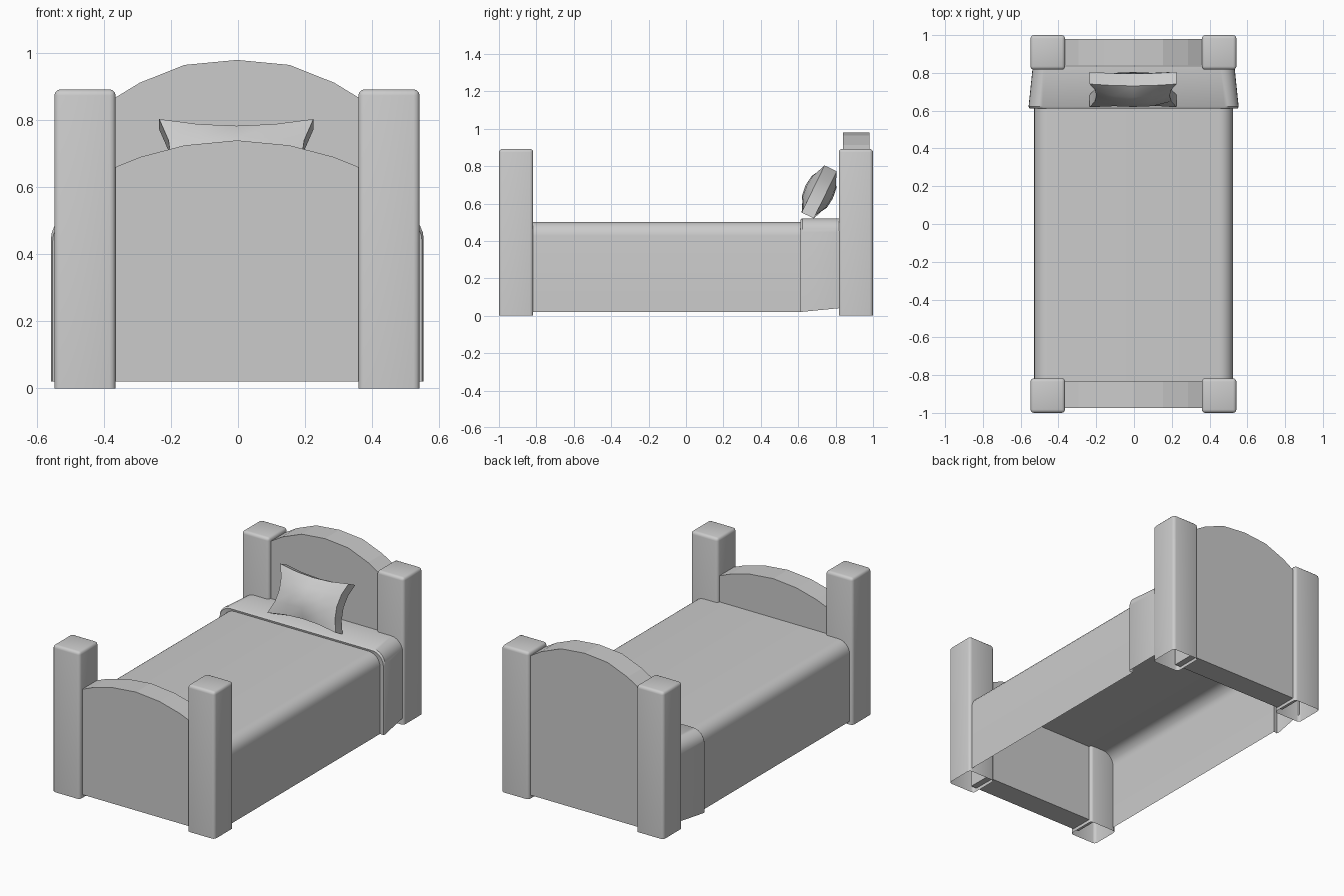
import bpy, bmesh, math
from mathutils import Matrix, Vector

if "Cube" in bpy.data.objects:
    bpy.data.objects.remove(bpy.data.objects["Cube"])


def finish(name, bm, angle=35):
    bmesh.ops.recalc_face_normals(bm, faces=bm.faces)
    me = bpy.data.meshes.new(name)
    bm.to_mesh(me)
    bm.free()
    ob = bpy.data.objects.new(name, me)
    bpy.context.collection.objects.link(ob)
    bpy.ops.object.select_all(action='DESELECT')
    ob.select_set(True)
    bpy.context.view_layer.objects.active = ob
    if angle:
        bpy.ops.object.shade_smooth_by_angle(angle=math.radians(angle))
    return ob


# Corner posts: rounded boxes, open at the floor
def post(name, x, y):
    bm = bmesh.new()
    bmesh.ops.create_cube(bm, size=1, matrix=Matrix.Translation((x, y, 0.446))
                          @ Matrix.Diagonal((0.183, 0.183, 0.892, 1)))
    bm.normal_update()
    bmesh.ops.delete(bm, geom=[f for f in bm.faces if f.normal.z < -0.5], context='FACES_ONLY')
    bmesh.ops.bevel(bm, geom=[e for e in bm.edges if not e.is_boundary],
                    offset=0.018, segments=3, profile=0.5, affect='EDGES')
    finish(name, bm)


for sy, end in ((-1, "foot"), (1, "head")):
    for sx, side in ((-1, "left"), (1, "right")):
        post(f"{end}_post_{side}", sx * 0.4535 - 0.003, sy * 0.9085)


# Arched boards: extruded faceted profile
def board(name, y0, y1, arch):
    half = [(x, z) for x, z in arch]
    outline = [(0.40, 0.02)] + half[::-1] + [(-x, z) for x, z in half[1:]] + [(-0.40, 0.02)]
    bm = bmesh.new()
    face = bm.faces.new([bm.verts.new((x - 0.003, y0, z)) for x, z in outline])
    ext = bmesh.ops.extrude_face_region(bm, geom=[face], use_keep_orig=True)
    bmesh.ops.translate(bm, vec=(0, y1 - y0, 0),
                        verts=[g for g in ext['geom'] if isinstance(g, bmesh.types.BMVert)])
    finish(name, bm, 0)


board("headboard", 0.84, 0.98, [(0, 0.98), (0.157, 0.965), (0.29, 0.912), (0.40, 0.845)])
board("footboard", -0.975, -0.835, [(0, 0.74), (0.157, 0.725), (0.29, 0.69), (0.40, 0.645)])


# Blanket with turned-down band: one open shell lofted along y
def section(bm, y, half, top, bottom, r=0.075, n=6):
    right = [(half, bottom)]
    for i in range(n + 1):
        a = math.pi / 2 * i / n
        right.append((half - r + r * math.cos(a), top - r + r * math.sin(a)))
    pts = right + [(-x, z) for x, z in right[::-1]]
    return [bm.verts.new((x - 0.002, y, z)) for x, z in pts]


bm = bmesh.new()
stations = [(-0.835, 0.527, 0.502, 0.02), (0.615, 0.527, 0.502, 0.02),
            (0.612, 0.551, 0.514, 0.02), (0.622, 0.556, 0.521, 0.021),
            (0.835, 0.534, 0.521, 0.042)]
rows = [section(bm, *s) for s in stations]
for a, b in zip(rows, rows[1:]):
    for i in range(len(a) - 1):
        bm.faces.new((a[i], a[i + 1], b[i + 1], b[i]))
finish("blanket", bm)

# Pillow: pinched cushion with pointed corners, leaning on the headboard
N = 4
bm = bmesh.new()
tilt = Matrix.Translation((-0.005, 0.712, 0.662)) @ Matrix.Rotation(math.radians(-26), 4, 'X')
sheets = []
for side in (-1, 1):
    grid = []
    for j in range(N + 1):
        v = 2 * j / N - 1
        row = []
        for i in range(N + 1):
            u = 2 * i / N - 1
            puff = (1 - u * u) * (1 - v * v)
            x = 0.23 * u * (1 - 0.16 * (1 - v * v))
            z = 0.14 * v * (1 - 0.16 * (1 - u * u))
            y = side * (0.036 + 0.045 * puff ** 0.6)
            row.append(bm.verts.new(tilt @ Vector((x, y, z))))
        grid.append(row)
    sheets.append(grid)
    for j in range(N):
        for i in range(N):
            bm.faces.new((grid[j][i], grid[j][i + 1], grid[j + 1][i + 1], grid[j + 1][i]))


def rim(g):
    return (g[0][:-1] + [r[-1] for r in g[:-1]] + g[-1][:0:-1] + [r[0] for r in g[:0:-1]])


f, b = rim(sheets[0]), rim(sheets[1])
for i in range(len(f)):
    k = (i + 1) % len(f)
    bm.faces.new((f[i], f[k], b[k], b[i]))
finish("pillow", bm, 40)
